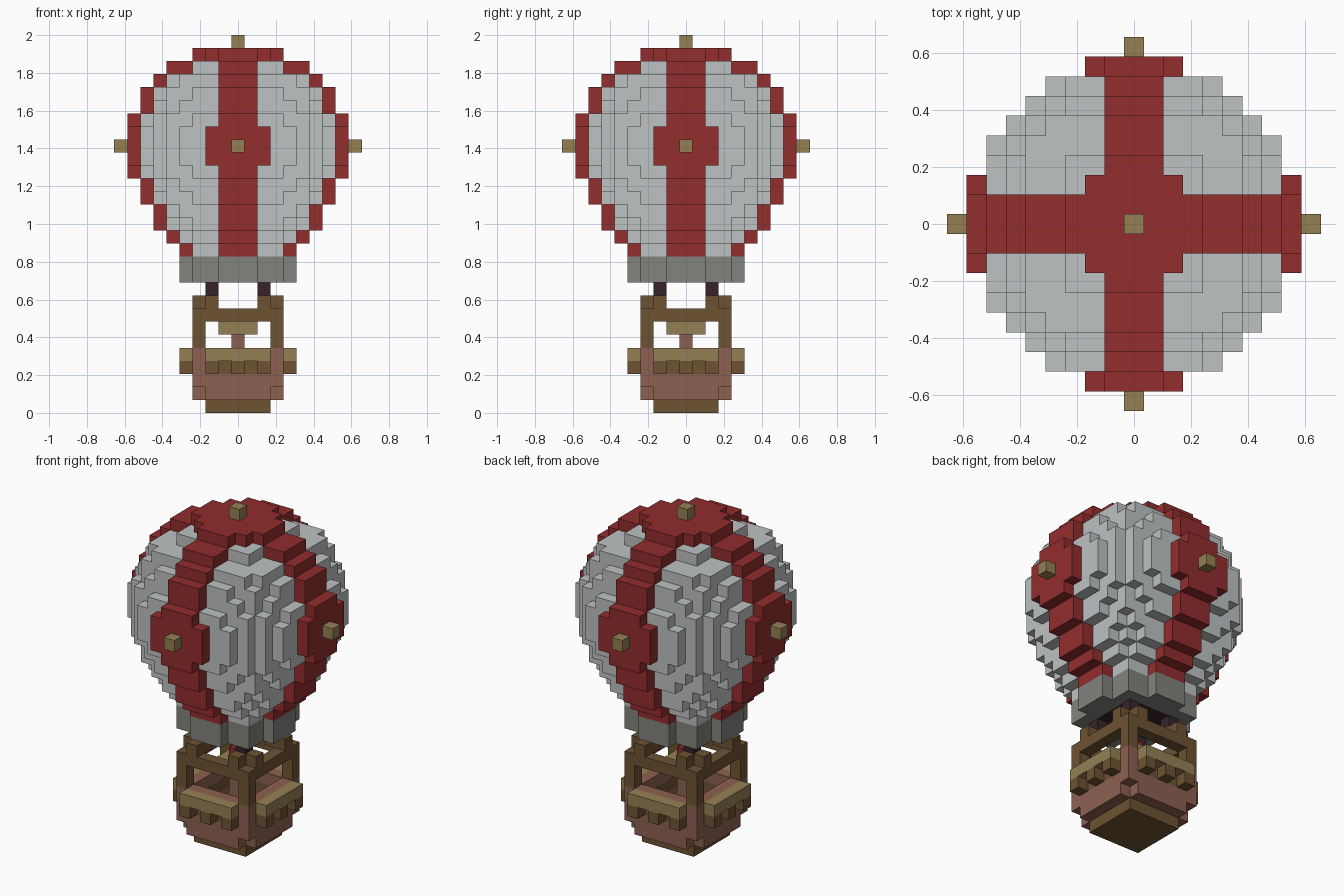
import bpy, bmesh
from mathutils import Vector

cube = bpy.data.objects.get("Cube")
if cube:
    bpy.data.objects.remove(cube, do_unlink=True)

U = 2 / 29  # block size: the model is 29 blocks tall


def material(name, rgb):
    linear = [((c / 255 + 0.055) / 1.055) ** 2.4 for c in rgb] + [1]
    m = bpy.data.materials.new(name)
    m.use_nodes = True
    m.diffuse_color = linear
    bsdf = next(n for n in m.node_tree.nodes if n.type == 'BSDF_PRINCIPLED')
    bsdf.inputs["Base Color"].default_value = linear
    bsdf.inputs["Roughness"].default_value = 0.9
    return m


RED = material("red cloth", (146, 45, 45))
WHITE = material("pale grey cloth", (190, 194, 194))
GREY = material("grey skirt", (130, 131, 125))
KHAKI = material("light wood", (149, 128, 84))
BROWN = material("dark wood", (109, 83, 51))
CLAY = material("clay wicker", (141, 96, 81))
DARK = material("dark rope", (54, 36, 40))

parts = {}      # part name -> (material, cells)
occupied = {}   # cell -> part name


def add(name, mat, layers, rule, reach=9):
    """Fill the blocks of the given layers where rule(|x|, |y|, layer) holds."""
    cells = parts.setdefault(name, (mat, set()))[1]
    span = range(-reach, reach + 1)
    for k in layers:
        for i in span:
            for j in span:
                c = (i, j, k)
                if c not in occupied and rule(abs(i), abs(j), k):
                    cells.add(c)
                    occupied[c] = name


def either(test):
    """Make a rule hold along both horizontal axes."""
    return lambda a, b, k: test(a, b, k) or test(b, a, k)


# Envelope: reach of the raised red bands per layer, from the skirt upward
band = dict(zip(range(12, 28), (4, 5, 6, 6, 7, 7, 8, 8, 8, 8, 8, 7, 7, 6, 5, 3)))
# Roundness limit of the pale gores per layer
gore = dict(zip(range(12, 27), (18, 25, 36, 41, 50, 57, 62, 65, 66, 65, 62, 57, 50, 41, 18)))

add("red_bands", RED, band, either(lambda a, b, k: a <= 1 and b <= band[k]))
add("red_bands", RED, (19, 20, 21), either(lambda a, b, k: a == 2 and b == 8))
add("red_bands", RED, (27,), lambda a, b, k: max(a, b) <= 2)
add("pale_gores", WHITE, gore,
    lambda a, b, k: max(a, b) < band[k] and a * a + b * b <= gore[k])

# Knobs on the crown and around the equator
add("knobs", KHAKI, (28,), lambda a, b, k: a == b == 0)
add("knobs", KHAKI, (20,), either(lambda a, b, k: a == 0 and b == 9))

# Skirt with a dark mouth, and the ropes
add("skirt_mouth", DARK, (10,), lambda a, b, k: max(a, b) <= 2)
add("skirt", GREY, (10, 11), lambda a, b, k: max(a, b) <= 3)
add("skirt", GREY, (10, 11), either(lambda a, b, k: a == 4 and b <= 1))
add("ropes", DARK, (9,), lambda a, b, k: a == b == 2)

# Basket frame: corner posts, top beams, rope brackets
add("basket_frame", BROWN, (5, 6), lambda a, b, k: a == b == 3)
add("basket_frame", BROWN, (7,), lambda a, b, k: max(a, b) == 3)
add("basket_frame", BROWN, (8,), lambda a, b, k: min(a, b) == 2 and max(a, b) <= 3)

# Basket: base, floor, trim, walls, rims with pegs below
add("basket_base", BROWN, (0,), lambda a, b, k: max(a, b) <= 2)
add("basket_trim", BROWN, (3,), either(lambda a, b, k: a == 3 and b <= 2))
add("basket_trim", BROWN, (3,), either(lambda a, b, k: a == 4 and b in (0, 2)))
add("basket_body", CLAY, (1,), lambda a, b, k: max(a, b) <= 3 and a + b < 6)
add("basket_body", CLAY, (2, 3, 4), lambda a, b, k: max(a, b) == 3)
add("basket_rim", KHAKI, (4,), either(lambda a, b, k: a == 4 and b <= 2))

# Burner stand in the middle of the basket
add("burner_post", CLAY, (2, 3, 4, 5), lambda a, b, k: a == b == 0)
add("burner_plate", KHAKI, (6,), lambda a, b, k: max(a, b) <= 1)
add("burner_flame", RED, (7,), lambda a, b, k: a == b == 0)


def build(name, mat, cells):
    """Turn blocks into one mesh, keeping only the exposed faces."""
    bm = bmesh.new()
    corners = {}

    def corner(p):
        key = tuple(round(2 * v) for v in p)
        if key not in corners:
            corners[key] = bm.verts.new(p * U)
        return corners[key]

    for c in sorted(cells):
        centre = Vector(c) + Vector((0, 0, 0.5))
        for axis in range(3):
            for sign in (-1, 1):
                n = Vector((0, 0, 0))
                n[axis] = sign
                if tuple(int(c[d] + n[d]) for d in range(3)) in occupied:
                    continue
                s = Vector((0, 0, 0))
                s[(axis + 1) % 3] = 1
                t = n.cross(s)
                quad = [centre + (n + s * p + t * q) / 2
                        for p, q in ((-1, -1), (1, -1), (1, 1), (-1, 1))]
                bm.faces.new([corner(v) for v in quad])
    mesh = bpy.data.meshes.new(name)
    bm.to_mesh(mesh)
    bm.free()
    mesh.materials.append(mat)
    bpy.context.collection.objects.link(bpy.data.objects.new(name, mesh))


for name, (mat, cells) in parts.items():
    build(name, mat, cells)
